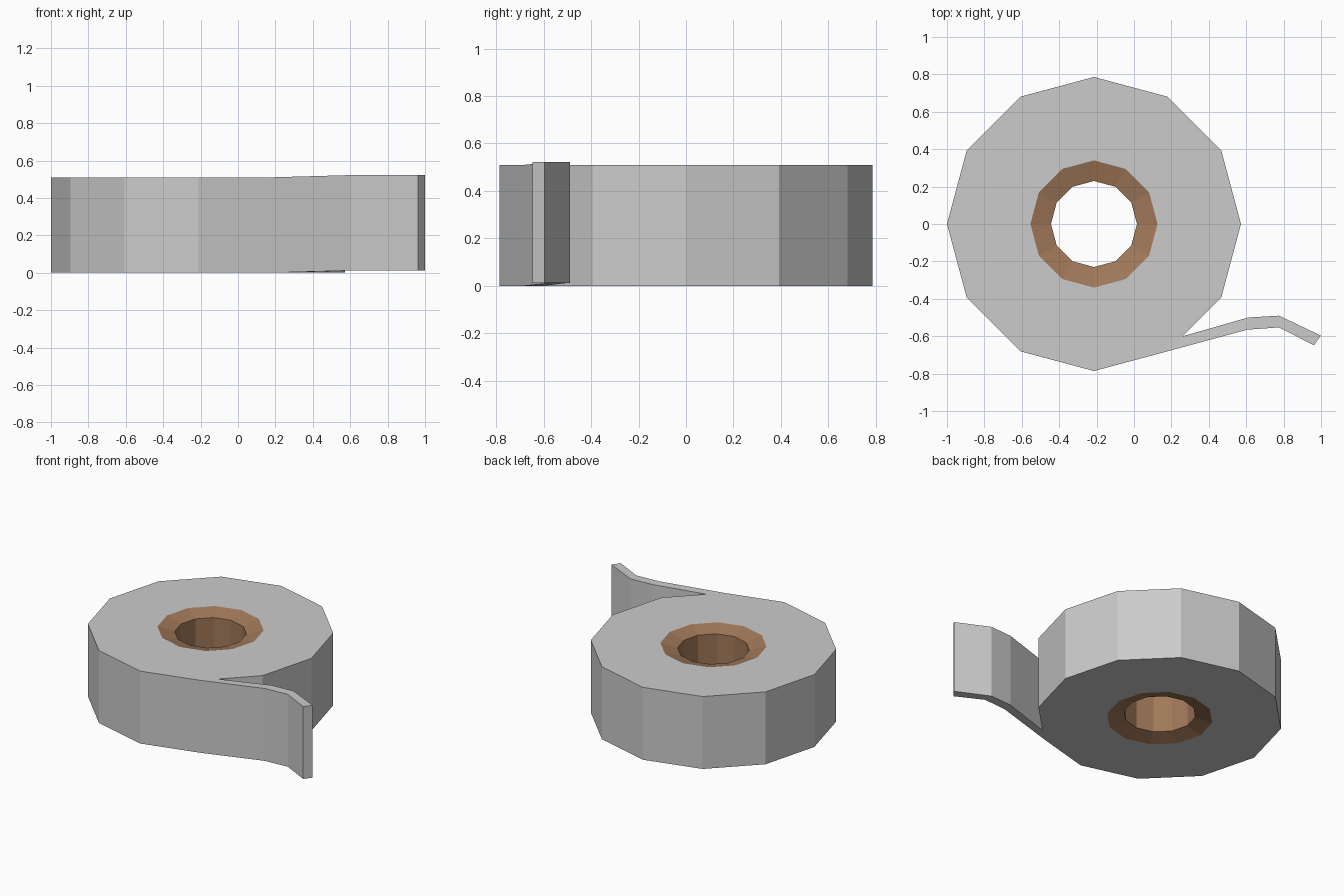
import bpy, bmesh, math

if "Cube" in bpy.data.objects:
    bpy.data.objects.remove(bpy.data.objects["Cube"])

CX, HEIGHT, SIDES = -0.214, 0.51, 12
R_OUT, R_CORE, R_HOLE = 0.786, 0.34, 0.23
BEVEL = 0.03   # depth of the sloped core rim
LIFT = 0.012   # the loose end sits slightly higher


def material(name, rgb):
    m = bpy.data.materials.new(name)
    m.diffuse_color = (*rgb, 1)
    m.use_nodes = True
    m.node_tree.nodes["Principled BSDF"].inputs["Base Color"].default_value = m.diffuse_color
    return m


def finish(bm, name, mat):
    me = bpy.data.meshes.new(name)
    bm.to_mesh(me)
    bm.free()
    me.materials.append(mat)
    ob = bpy.data.objects.new(name, me)
    bpy.context.collection.objects.link(ob)


def circle(r):
    return [(CX + r * math.cos(math.tau * i / SIDES),
             r * math.sin(math.tau * i / SIDES)) for i in range(SIDES)]


tape_grey = material("tape grey", (0.6, 0.6, 0.6))
core_brown = material("cardboard brown", (0.36, 0.19, 0.10))

# Tape: faceted ring whose outermost layer peels off as a loose tail
bm = bmesh.new()
PEEL = 10      # outer corner where the tail starts
tail_out = [(0.605, -0.565), (0.775, -0.553), (0.962, -0.648)]
tail_in = [(0.61, -0.50), (0.775, -0.49), (1.0, -0.597)]


def pair(p, lift=0.0):
    """Bottom and top vertex above one plan point."""
    return [bm.verts.new((p[0], p[1], z + lift)) for z in (0, HEIGHT)]


def caps(*cols):
    """Top and bottom faces over counter-clockwise plan columns."""
    bm.faces.new([c[1] for c in cols])
    bm.faces.new([c[0] for c in reversed(cols)])


outer = [pair(p) for p in circle(R_OUT)]
inner = [pair(p) for p in circle(R_CORE)]
notch = pair((0.26, -0.60))
out_cols = [outer[PEEL]] + [pair(p, LIFT) for p in tail_out]
in_cols = [notch] + [pair(p, LIFT) for p in tail_in]

for i in range(SIDES):
    j = (i + 1) % SIDES
    mid = [notch] if i == PEEL else []
    caps(inner[i], outer[i], *mid, outer[j], inner[j])
for k in range(3):
    caps(out_cols[k], out_cols[k + 1], in_cols[k + 1], in_cols[k])

# Side walls follow the outline out along the tail and back
outline = outer[:PEEL] + out_cols + in_cols[::-1] + outer[PEEL + 1:]
for a, b in zip(outline, outline[1:] + outline[:1]):
    bm.faces.new((a[0], b[0], b[1], a[1]))
finish(bm, "tape_roll", tape_grey)

# Core: cardboard tube with rims sloping in to the hole
bm = bmesh.new()
profile = [(R_CORE, HEIGHT), (R_HOLE, HEIGHT - BEVEL), (R_HOLE, BEVEL), (R_CORE, 0)]
rings = [[bm.verts.new((x, y, z)) for x, y in circle(r)] for r, z in profile]
for a, b in zip(rings, rings[1:]):
    for i in range(SIDES):
        j = (i + 1) % SIDES
        bm.faces.new((a[i], a[j], b[j], b[i]))
finish(bm, "cardboard_core", core_brown)
